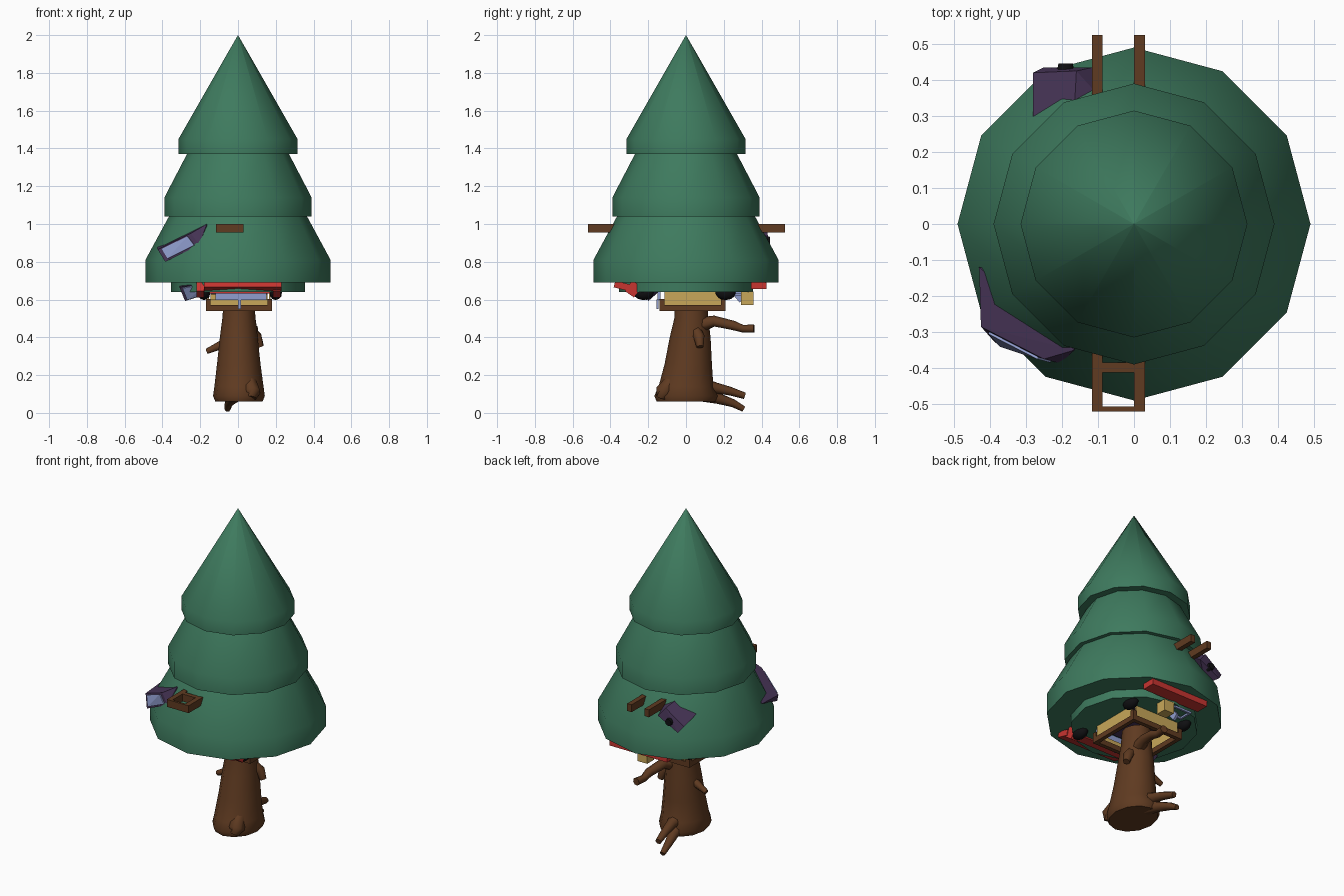
import bpy, bmesh, math
from mathutils import Vector, Matrix

if "Cube" in bpy.data.objects:
    bpy.data.objects.remove(bpy.data.objects["Cube"])


def mat(name, rgb):
    m = bpy.data.materials.new(name)
    m.diffuse_color = (*rgb, 1)
    m.use_nodes = True
    m.node_tree.nodes["Principled BSDF"].inputs["Base Color"].default_value = m.diffuse_color
    return m


GREEN = mat("pine green", (0.048, 0.195, 0.112))
BROWN = mat("bark brown", (0.115, 0.043, 0.015))
PURPLE = mat("dark purple", (0.063, 0.035, 0.095))
BLUE = mat("pale blue", (0.28, 0.34, 0.62))
RED = mat("red", (0.58, 0.035, 0.03))
YELLOW = mat("straw yellow", (0.58, 0.39, 0.10))
BLACK = mat("black", (0.005, 0.005, 0.006))


def finish(name, bm, material, smooth=None):
    bmesh.ops.recalc_face_normals(bm, faces=bm.faces)
    me = bpy.data.meshes.new(name)
    bm.to_mesh(me)
    bm.free()
    ob = bpy.data.objects.new(name, me)
    bpy.context.collection.objects.link(ob)
    me.materials.append(material)
    if smooth:
        bpy.ops.object.select_all(action='DESELECT')
        ob.select_set(True)
        bpy.context.view_layer.objects.active = ob
        bpy.ops.object.shade_smooth_by_angle(angle=math.radians(smooth))
    return ob


def box(name, lo, hi, material, rot=(0, 0, 0)):
    lo, hi = Vector(lo), Vector(hi)
    bm = bmesh.new()
    bmesh.ops.create_cube(bm, size=1)
    m = Matrix.Translation((lo + hi) / 2)
    for a, ax in zip(rot, 'XYZ'):
        m = m @ Matrix.Rotation(math.radians(a), 4, ax)
    bm.transform(m @ Matrix.Diagonal((*(hi - lo), 1)))
    return finish(name, bm, material)


def hull(name, pts, material):
    bm = bmesh.new()
    for p in pts:
        bm.verts.new(p)
    res = bmesh.ops.convex_hull(bm, input=bm.verts)
    bmesh.ops.delete(bm, geom=[v for v in bm.verts if not v.link_faces], context='VERTS')
    return finish(name, bm, material)


def plate(name, corners, scale, material, away):
    """Thin pane set on a quad, pushed away from a point."""
    c = [Vector(p) for p in corners]
    mid = sum(c, Vector()) / 4
    n = (c[2] - c[0]).cross(c[3] - c[1]).normalized()
    if n.dot(mid - Vector(away)) < 0:
        n = -n
    q = [mid + (p - mid) * scale for p in c]
    return hull(name, [p - n * 0.001 for p in q] + [p + n * 0.008 for p in q], material)


def loft(name, rings, sides, material, smooth):
    """Rings of (centre, radius x, radius y, frame), capped at both ends."""
    bm = bmesh.new()
    loops = []
    for c, rx, ry, fr in rings:
        ring = []
        for i in range(sides):
            a = 2 * math.pi * i / sides
            ring.append(bm.verts.new(Vector(c) + fr @ Vector((rx * math.cos(a), ry * math.sin(a), 0))))
        loops.append(ring)
    for p, q in zip(loops, loops[1:]):
        for i in range(sides):
            j = (i + 1) % sides
            bm.faces.new((p[i], p[j], q[j], q[i]))
    bm.faces.new(loops[0])
    bm.faces.new(loops[-1])
    return finish(name, bm, material, smooth)


ID = Matrix.Identity(3)


def branch(name, pts, radii):
    pts = [Vector(p) for p in pts]
    rings = []
    for i, (p, r) in enumerate(zip(pts, radii)):
        d = pts[min(i + 1, len(pts) - 1)] - pts[max(i - 1, 0)]
        rings.append((p, r, r, d.to_track_quat('Z', 'X').to_matrix()))
    return loft(name, rings, 7, BROWN, 60)


# Foliage tiers: twelve-sided cones with a straight rim
tiers = {
    "lower_foliage": [(0.49, 0.69), (0.49, 0.81), (0.36, 1.05)],
    "middle_foliage": [(0.39, 1.04), (0.39, 1.14), (0.265, 1.38)],
    "top_foliage": [(0.315, 1.37), (0.315, 1.45), (0.0005, 2.0)],
    "foliage_core": [(0.355, 0.64), (0.355, 0.70)],
}
for name, prof in tiers.items():
    loft(name, [((0, 0, z), r, r, ID) for r, z in prof], 12, GREEN, 62)

# Trunk, flaring at the base
trunk = [(0.005, 0, 0.06, 0.125, 0.155), (0.005, 0, 0.09, 0.137, 0.168), (0.005, 0, 0.14, 0.13, 0.145),
         (0.004, 0.012, 0.26, 0.115, 0.125), (0.004, 0.022, 0.40, 0.1, 0.108),
         (0.005, 0.028, 0.50, 0.088, 0.09), (0.005, 0.028, 0.60, 0.08, 0.086)]
loft("trunk", [((x, y, z), rx, ry, ID) for x, y, z, rx, ry in trunk], 12, BROWN, 60)

# Roots, branches and knots
branch("low_root", [(-0.01, 0.05, 0.11), (-0.03, 0.17, 0.075), (-0.05, 0.25, 0.05), (-0.055, 0.305, 0.02)],
       [0.05, 0.03, 0.022, 0.016])
branch("high_root", [(0.0, 0.05, 0.15), (-0.01, 0.16, 0.13), (-0.02, 0.23, 0.115), (-0.03, 0.31, 0.09)],
       [0.05, 0.03, 0.024, 0.018])
branch("back_branch", [(0.03, 0.06, 0.46), (0.05, 0.15, 0.485), (0.075, 0.25, 0.462), (0.075, 0.30, 0.445), (0.085, 0.36, 0.445)],
       [0.045, 0.03, 0.026, 0.021, 0.023])
branch("left_branch", [(-0.06, 0.03, 0.37), (-0.12, 0.035, 0.345), (-0.165, 0.04, 0.325)], [0.03, 0.02, 0.015])
branch("right_knot", [(0.06, 0.05, 0.44), (0.10, 0.07, 0.40), (0.118, 0.075, 0.35)], [0.03, 0.03, 0.02])
branch("front_knot", [(0.06, -0.08, 0.16), (0.075, -0.12, 0.11), (0.07, -0.13, 0.08)], [0.04, 0.045, 0.03])

# Platform frame and hut walls on top of the trunk
X0, X1, Y0, Y1, T = -0.17, 0.18, -0.14, 0.21, 0.025
for nm, a, b in (("front", Y0, Y0 + T), ("back", Y1 - T, Y1)):
    box(nm + "_frame_beam", (X0, a, 0.54), (X1, b, 0.572), BROWN)
for nm, a, b in (("left", X0, X0 + T), ("right", X1 - T, X1)):
    box(nm + "_frame_beam", (a, Y0, 0.54), (b, Y1, 0.572), BROWN)
    box(nm + "_wall", (a + 0.008, Y0 + T, 0.57), (b - 0.008, Y1 - T, 0.645), YELLOW)
    for y in (Y0, Y1 - T):
        box(nm + "_post", (a, y, 0.57), (b, y + T, 0.602), BROWN)
box("front_wall", (X0 + T, Y0 + 0.008, 0.57), (X1 - T, Y0 + 0.017, 0.60), YELLOW)
box("back_wall", (X0 + T, Y1 - 0.017, 0.57), (X1 - T, Y1 - 0.008, 0.645), YELLOW)
box("hut_ceiling", (X0 + T, Y0 + T, 0.628), (X1 - T, Y1 - T, 0.642), PURPLE)
box("front_window", (-0.12, -0.15, 0.598), (0.15, -0.135, 0.645), BLUE)
box("front_window_bar", (0.0, -0.157, 0.55), (0.015, -0.145, 0.60), BLUE)

# Red eaves and black corner lamps below the foliage
box("back_eave", (-0.17, 0.345, 0.655), (0.22, 0.425, 0.692), RED)
box("front_eave", (-0.18, -0.38, 0.655), (0.23, -0.30, 0.69), RED, (-14, 0, 0))
box("front_lip", (-0.15, -0.30, 0.632), (0.17, -0.24, 0.65), RED)
for sx, cx in (("left", -0.18), ("right", 0.2)):
    for sy, cy in (("front", -0.225), ("back", 0.21)):
        bm = bmesh.new()
        bmesh.ops.create_icosphere(bm, subdivisions=2, radius=1)
        bm.transform(Matrix.Translation((cx, cy, 0.635)) @ Matrix.Diagonal((0.034, 0.055, 0.038, 1)))
        finish(sx + "_" + sy + "_lamp", bm, BLACK, 60)
for sx, x in (("left", -0.2), ("right", 0.205)):
    box(sx + "_red_bracket", (x - 0.02, -0.31, 0.622), (x + 0.02, -0.25, 0.69), RED, (-35, 0, 0))
box("hanging_box", (0.012, 0.29, 0.572), (0.078, 0.357, 0.642), YELLOW)
for y in (0.26, 0.34):
    box("back_window_rail", (-0.12, y, 0.622), (0.0, y + 0.012, 0.634), BLUE)
for x in (-0.12, -0.012):
    box("back_window_stile", (x, 0.26, 0.622), (x + 0.012, 0.352, 0.634), BLUE)
box("back_window_brace", (-0.06, 0.26, 0.59), (-0.045, 0.30, 0.65), BLUE, (40, 0, 0))

# Long beams through the foliage, tied by two crossbars in front
for nm, x in (("left", -0.117), ("right", 0.0)):
    box(nm + "_long_beam", (x, -0.52, 0.955), (x + 0.03, 0.525, 1.0), BROWN)
box("outer_crossbar", (-0.117, -0.52, 0.955), (0.03, -0.507, 1.0), BROWN)
box("inner_crossbar", (-0.117, -0.412, 0.955), (0.03, -0.385, 1.0), BROWN)

# Tilted window box at front left
pane = [(-0.425, -0.285, 0.865), (-0.385, -0.33, 0.80), (-0.205, -0.387, 0.89), (-0.25, -0.375, 0.95)]
hull("front_dormer", pane + [(-0.43, -0.12, 0.875), (-0.165, -0.35, 1.0), (-0.28, -0.15, 0.86),
                             (-0.165, -0.345, 0.955)], PURPLE)
plate("front_dormer_window", pane, 0.78, BLUE, (-0.2, -0.1, 0.86))

# Lower window box peeking out under the foliage
pane = [(-0.31, -0.24, 0.665), (-0.28, -0.20, 0.592), (-0.13, -0.20, 0.64), (-0.14, -0.24, 0.70)]
hull("lower_dormer", pane + [(-0.31, -0.1, 0.68), (-0.14, -0.1, 0.70), (-0.17, -0.14, 0.65)], PURPLE)
plate("lower_dormer_window", pane, 0.84, BLUE, (-0.2, -0.1, 0.68))

# Wedge box at the back with a round black porthole
hull("back_dormer", [(-0.28, 0.42, 0.90), (-0.28, 0.29, 0.935), (-0.16, 0.425, 0.985), (-0.165, 0.33, 1.0),
                     (-0.25, 0.435, 0.86), (-0.115, 0.435, 0.93), (-0.11, 0.37, 0.97), (-0.22, 0.35, 0.85)], PURPLE)
bm = bmesh.new()
bmesh.ops.create_cone(bm, cap_ends=True, segments=12, radius1=0.026, radius2=0.02, depth=0.03)
bm.transform(Matrix.Translation((-0.19, 0.43, 0.912)) @ Matrix.Rotation(math.radians(-90), 4, 'X'))
finish("porthole", bm, BLACK, 40)
